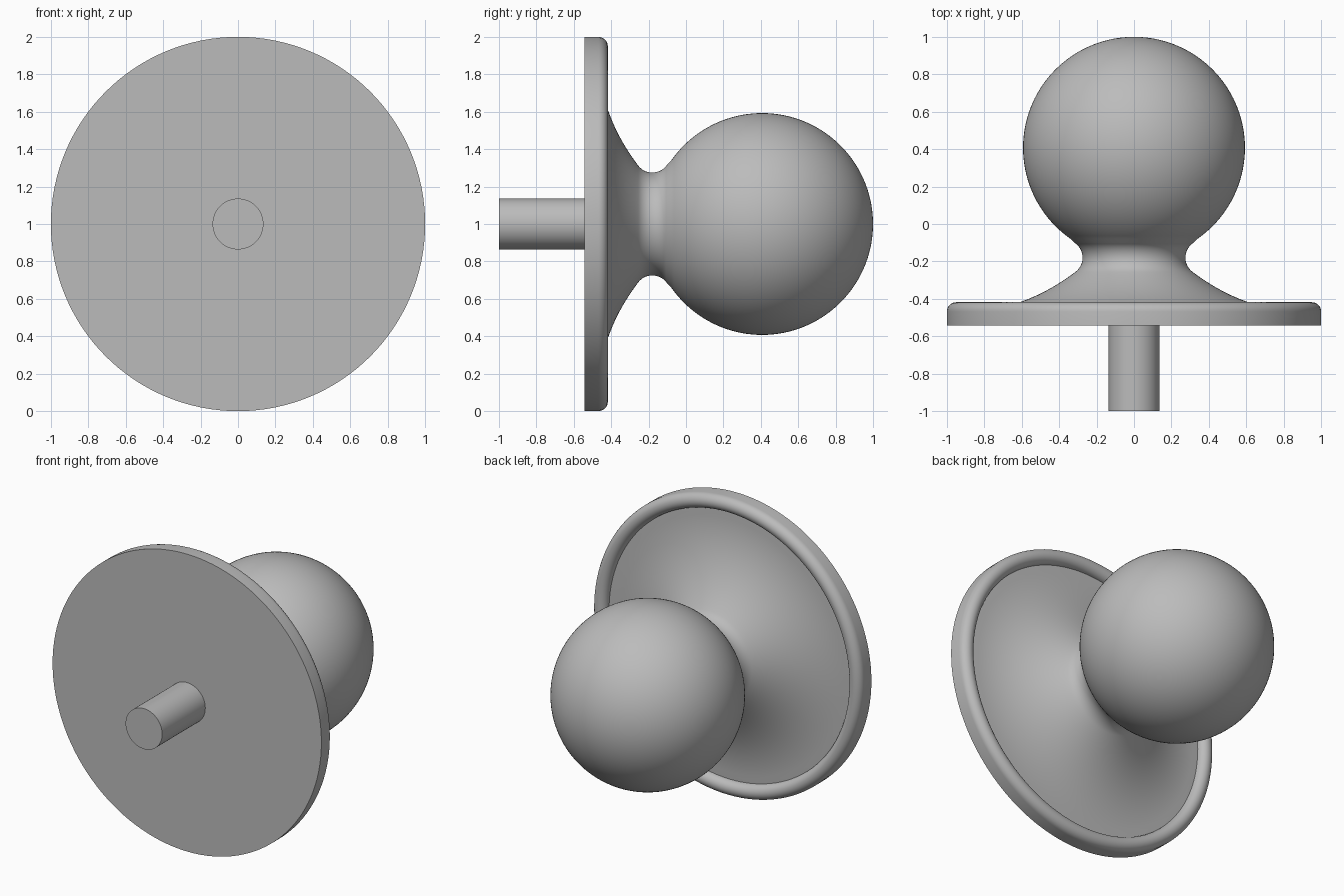
import bpy
from math import sin, cos, pi, radians, hypot, atan2

cube = bpy.data.objects.get("Cube")
if cube:
    bpy.data.objects.remove(cube)

grey = bpy.data.materials.new("satin grey")
grey.use_nodes = True
grey.diffuse_color = (0.5, 0.5, 0.5, 1)
grey.node_tree.nodes["Principled BSDF"].inputs["Base Color"].default_value = (0.5, 0.5, 0.5, 1)

SIDES = 128


def arc(cy, cr, radius, a0, a1, n):
    """Points (y, r) along an arc; angle zero points along +y."""
    steps = [a0 + (a1 - a0) * i / n for i in range(n + 1)]
    return [(cy + radius * cos(a), cr + radius * sin(a)) for a in steps]


def bezier(p, q, s, n):
    """Quadratic curve from p to s, pulled towards q."""
    return [tuple((1 - t) ** 2 * a + 2 * t * (1 - t) * b + t * t * c
                  for a, b, c in zip(p, q, s))
            for t in (i / n for i in range(n + 1))]


def lathe(name, profile):
    """Spin a (y, r) profile about the horizontal axis at z = 1."""
    verts, rings, faces = [], [], []
    for y, r in profile:
        if r < 1e-5:
            rings.append([len(verts)] * SIDES)
            verts.append((0, y, 1))
        else:
            rings.append(list(range(len(verts), len(verts) + SIDES)))
            verts += [(r * cos(2 * pi * k / SIDES), y, 1 + r * sin(2 * pi * k / SIDES))
                      for k in range(SIDES)]
    for a, b in zip(rings, rings[1:]):
        for k in range(SIDES):
            j = (k + 1) % SIDES
            faces.append(list(dict.fromkeys((a[k], a[j], b[j], b[k]))))
    mesh = bpy.data.meshes.new(name)
    mesh.from_pydata(verts, [], faces)
    mesh.materials.append(grey)
    obj = bpy.data.objects.new(name, mesh)
    bpy.context.collection.objects.link(obj)
    bpy.ops.object.select_all(action="DESELECT")
    obj.select_set(True)
    bpy.context.view_layer.objects.active = obj
    bpy.ops.object.shade_smooth_by_angle(angle=radians(35))
    return obj


BACK = -0.542
BALL_Y, BALL_R = 0.407, 0.593
NECK_Y, NECK_C, NECK_R = -0.18, 0.37, 0.095

# Round plate with a half-round raised rim
plate = [(BACK, 0), (BACK, 1)] + arc(-0.468, 0.95, 0.05, pi / 2, -pi / 2, 16)

# Flared skirt rising from the rim to the neck
skirt = bezier((-0.467, 0.9), (-0.465, 0.59), (-0.256, 0.313), 24)

# Hollow neck, tangent to the ball
lean = atan2(NECK_C, NECK_Y - BALL_Y)
neck = arc(NECK_Y, NECK_C, NECK_R, radians(-143), lean - pi, 16)

# Ball grip
ball = arc(BALL_Y, 0, BALL_R, lean, 0, 56)

lathe("knob_body", plate + skirt[1:] + neck[1:] + ball[1:])

# Mounting pin, its inner end buried in the plate
lathe("mounting_pin", [(-1, 0), (-1, 0.136), (BACK + 0.02, 0.136), (BACK + 0.02, 0)])
